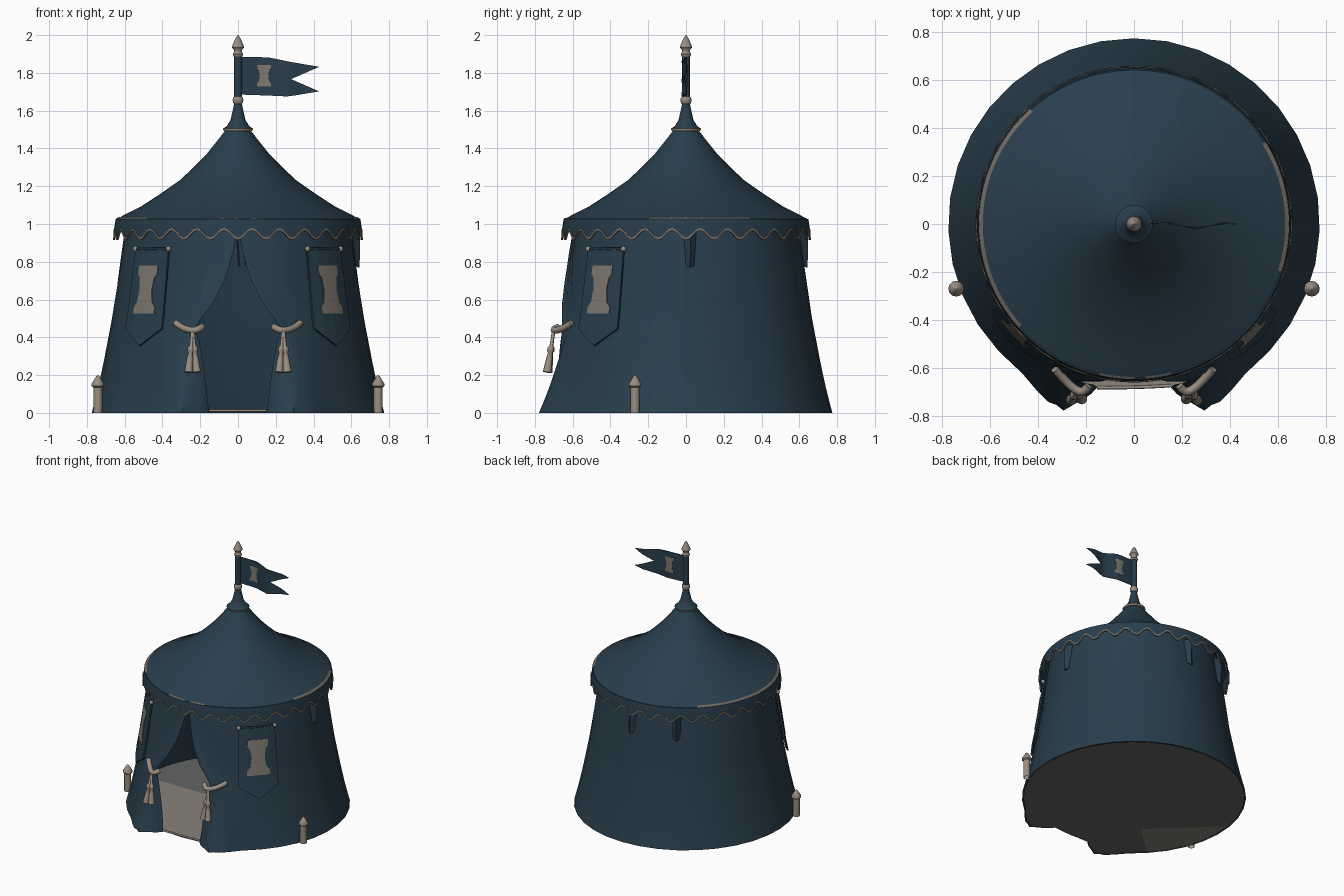
import bpy, math
from math import sin, cos, pi, radians
from mathutils import Vector

if "Cube" in bpy.data.objects:
    bpy.data.objects.remove(bpy.data.objects["Cube"])


def material(name, color):
    m = bpy.data.materials.new(name)
    m.use_nodes = True
    m.diffuse_color = (*color, 1)
    m.node_tree.nodes["Principled BSDF"].inputs["Base Color"].default_value = (*color, 1)
    return m


BLUE = material("blue canvas", (0.022, 0.048, 0.073))
BEIGE = material("beige emblem", (0.21, 0.19, 0.16))
TRIM = material("grey brown trim", (0.16, 0.145, 0.12))
FLOOR = material("pale floor cloth", (0.25, 0.225, 0.19))
GREY = material("grey groundsheet", (0.122, 0.133, 0.127))
TAN = material("tan rope and wood", (0.32, 0.27, 0.225))


def interp(table, t):
    """Piecewise linear lookup in a list of (key, value)."""
    for (a, va), (b, vb) in zip(table, table[1:]):
        if t <= b:
            return va + (vb - va) * max(0, t - a) / (b - a)
    return table[-1][1]


def around(az, r, z):
    """Point on a circle; azimuth 0 is the front, pi/2 is the left side."""
    return Vector((r * sin(az), -r * cos(az), z))


def build(name, verts, faces, mat, angle=40, thick=0):
    me = bpy.data.meshes.new(name)
    me.from_pydata([tuple(v) for v in verts], [], faces)
    me.materials.append(mat)
    ob = bpy.data.objects.new(name, me)
    bpy.context.collection.objects.link(ob)
    if thick:
        mod = ob.modifiers.new("thickness", 'SOLIDIFY')
        mod.thickness = thick
        mod.offset = 0
    else:
        me.shade_smooth()
        me.set_sharp_from_angle(angle=radians(angle))
    return ob


def grid(name, rows, mat, wrap=False, angle=40, thick=0):
    n = len(rows[0])
    faces = []
    for i in range(len(rows) - 1):
        for j in range(n if wrap else n - 1):
            k = (j + 1) % n
            faces.append((i * n + j, i * n + k, (i + 1) * n + k, (i + 1) * n + j))
    return build(name, [p for r in rows for p in r], faces, mat, angle, thick)


def lathe(name, profile, mat, n=12, base=(0, 0, 0), axis=(0, 0, 1), angle=40):
    q = Vector((0, 0, 1)).rotation_difference(Vector(axis))
    rows = [[Vector(base) + q @ around(2 * pi * j / n, r, z) for j in range(n)]
            for r, z in profile]
    return grid(name, rows, mat, True, angle)


def ball(name, center, r, mat):
    lathe(name, [(r * sin(pi * i / 6) + 1e-4, -r * cos(pi * i / 6)) for i in range(7)],
          mat, 10, center, angle=60)


def tube(name, points, r, mat):
    cu = bpy.data.curves.new(name, 'CURVE')
    cu.dimensions = '3D'
    cu.bevel_depth = r
    cu.bevel_resolution = 2
    cu.use_fill_caps = True
    cu.materials.append(mat)
    sp = cu.splines.new('NURBS')
    sp.points.add(len(points) - 1)
    for p, co in zip(sp.points, points):
        p.co = (*co, 1)
    sp.use_endpoint_u = True
    sp.order_u = 3
    bpy.context.collection.objects.link(bpy.data.objects.new(name, cu))


# Wall with parted curtains at the front
WALL = [(0, .775), (.1, .748), (.25, .715), (.5, .667), (.7, .638), (.95, .602), (1.04, .59)]
DOOR = [(0, .17), (.2, .185), (.38, .205), (.44, .22), (.49, .2), (.57, .135),
        (.7, .07), (.8, .037), (.93, .01), (1.04, .001)]
LIP = [(0, -.075), (3, -.02), (8, .055), (13, .045), (24, 0), (360, 0)]
HEIGHTS = [0, .06, .13, .2, .28, .36, .41, .44, .47, .52, .57, .63, .7, .77, .85, .93, 1.04]


def wall_radius(z):
    return interp(WALL, z)


rows = []
for z in HEIGHTS:
    r = wall_radius(z)
    edge = math.asin(interp(DOOR, z) / r)
    fade = max(0, 1 - z / .5) ** 1.2
    gather = .022 * max(0, 1 - abs(z - .45) / .35)
    half = []
    for d in [0, 1.5, 3, 5, 8, 10.5, 13, 18, 24]:
        fold = gather * (1 - min(d, 18) / 18) + .004 * sin(d * 1.1) * (z < .93)
        half.append((edge + radians(d), r + fade * interp(LIP, d) + fold))
    start = edge + radians(24)
    half += [(start + (pi - start) * k / 14, r) for k in range(1, 15)]
    ring = [around(a, q, z) for a, q in half]
    ring += [around(-a, q, z) for a, q in reversed(half[:-1])]
    rows.append(ring)
grid("tent_wall", rows, BLUE, angle=60)


# Floor: pale cloth by the door, grey sheet behind and below
def outline(z):
    return [Vector((p.x * .988, p.y * .988, z)) for p in rows[0]] + [Vector((0, -.685, z))]


foot = outline(.012)
back = [i for i, p in enumerate(foot) if p.y > -.14]
front = list(range(back[-1], len(foot))) + list(range(back[0] + 1))
floor = build("floor_cloth", foot, [tuple(back), tuple(front)], GREY)
floor.data.materials.append(FLOOR)
floor.data.polygons[1].material_index = 1

sole = outline(.002) + [Vector((-.32, -.31, .002))]
hub = len(sole) - 1
patch = [i for i, p in enumerate(sole[:hub]) if p.x < -.5 and -.59 < p.y < .17]
rest = list(range(patch[-1], hub)) + list(range(patch[0] + 1))
under = build("floor_underside", sole, [tuple(reversed(rest + [hub])), tuple(reversed(patch + [hub]))], GREY)
under.data.materials.append(FLOOR)
under.data.polygons[1].material_index = 1
tube("door_sill", [foot[0], foot[-1], rows[0][-1] + Vector((0, 0, .012))], .007, TAN)

# Roof, sagging up to a narrow neck
lathe("roof", [(.645, 1.025), (.58, 1.06), (.51, 1.095), (.41, 1.16), (.31, 1.23), (.24, 1.295),
               (.17, 1.365), (.11, 1.44), (.06, 1.505), (.04, 1.55), (.028, 1.6), (.018, 1.65)],
      BLUE, 48, angle=60)

# Scalloped valance with a trimmed hem
N, SUB = 28, 8
cols = [2 * pi * j / (N * SUB) for j in range(N * SUB)]


def hem(a):
    return .944 - .025 * cos(N * a)


grid("valance", [[around(a, .654, hem(a) - .004) for a in cols], [around(a, .65, .99) for a in cols],
                 [around(a, .645, 1.027) for a in cols]], BLUE, True, 60, .006)
grid("valance_trim", [[around(a, .657, hem(a) - .004) for a in cols],
                      [around(a, .656, hem(a) + .01) for a in cols]], TRIM, True, 60, .008)

# Broken lengths of eave piping
for lo, hi, inner in ((-138, -48, .631), (72, 122, .631), (-13, 0, .638), (4, 14, .638)):
    span = [radians(lo + (hi - lo) * k / 24) for k in range(25)]
    grid("eave_piping", [[around(a, .649, 1.0265) for a in span],
                         [around(a, inner, 1.0265 + (.649 - inner) * .56) for a in span]], TRIM)

# Tapered brackets under the eave
for az in (92, 178, -151):
    a, w = radians(az), .052
    top = [around(a - w, .6, .97), around(a, .645, .97), around(a + w, .6, .97)]
    tip = [around(a - w * .6, .625, .78), around(a, .64, .77), around(a + w * .6, .625, .78)]
    grid("eave_bracket", [tip, top], BLUE, thick=.008)

# Mast with flared collar, ball and finial
lathe("neck_flare", [(.079, 1.505), (.06, 1.517), (.04, 1.55)], BLUE, 20)
lathe("neck_collar", [(.05, 1.493), (.074, 1.493), (.079, 1.499), (.079, 1.505)], TAN, 20)
lathe("mast", [(.022, 1.6), (.022, 1.9)], BLUE, 12)
ball("mast_ball", (0, 0, 1.655), .03, TAN)
lathe("mast_finial", [(.001, 1.885), (.024, 1.888), (.028, 1.9), (.02, 1.91), (.02, 1.92), (.032, 1.935),
                      (.03, 1.945), (.012, 1.985), (.001, 2.0)], TAN, 12)

# Swallow-tailed flag
TOP = [(0, 1.885), (.35, 1.882), (.6, 1.86), (1, 1.832)]
BOTTOM = [(0, 1.685), (.35, 1.68), (.6, 1.675), (1, 1.702)]
SWAY = [(.02, 0), (.15, .004), (.26, -.022), (.37, .006), (.43, 0)]


def flag_point(u, v):
    x = .02 + u * (.26 + .15 * abs(2 * v - 1))
    lo, hi = interp(BOTTOM, u), interp(TOP, u)
    return Vector((x, interp(SWAY, x), lo + (hi - lo) * v))


grid("flag", [[flag_point(u / 12, v / 8) for u in range(13)] for v in range(9)], BLUE, thick=.005)

# Tower-shaped emblem: height fraction and half width fraction
EMBLEM = [(0, 1), (.14, 1), (.24, .72), (.5, .6), (.74, .72), (.82, .95), (1, .95)]
tower = []
for t, w in EMBLEM:
    xs = [.138 + .038 * w * k for k in (-1, 0, 1)]
    tower.append([Vector((x, interp(SWAY, x), 1.728 + .115 * t)) for x in xs])
grid("flag_emblem", tower, BEIGE, thick=.0095)

for side in (-1, 1):
    # Pointed wall banner with emblem and hanging knobs
    mid = side * radians(47)

    def on_wall(s, z, off):
        return around(mid + s / .64, wall_radius(z) + off, z)

    cloth = []
    for k in range(7):
        t = k / 6
        cloth.append([on_wall(s * .13, (.355 + .09 * abs(s)) * (1 - t) + .87 * t, .016)
                      for s in (-1, -.5, 0, .5, 1)])
    grid("wall_banner", cloth, BLUE, thick=.012)
    grid("banner_emblem", [[on_wall(s * .075 * w, .525 + .255 * t, .0225) for s in (-1, -.5, 0, .5, 1)]
                           for t, w in EMBLEM], BEIGE, thick=.006)
    tube("banner_rod", [on_wall(s * .13, .868, .018) for s in (-1, -.5, 0, .5, 1)], .007, BLUE)
    for s in (-.13, .13):
        ball("banner_knob", on_wall(s, .868, .022), .015, TAN)

    # Curtain tie-back and its two tassels
    tube("curtain_tie", [(side * x, y, z) for x, y, z in
                         ((.33, -.605, .477), (.3, -.64, .452), (.25, -.69, .435),
                          (.21, -.705, .44), (.19, -.675, .455))], .018, TAN)
    for x, y in ((.218, -.73), (.262, -.735)):
        a, b = Vector((side * .24, -.7, .44)), Vector((side * x, y, .215))
        length = (b - a).length
        lathe("tassel", [(.009, 0), (.009, length * .38), (.018, length * .43), (.018, length * .5),
                         (.012, length * .54), (.017, length * .7), (.023, length), (.001, length)],
              TAN, 10, a, b - a)

    # Capped ground post
    lathe("ground_post", [(.024, 0), (.024, .135), (.033, .142), (.033, .155), (.022, .172),
                          (.008, .195), (.001, .2)], TAN, 12, (side * .742, -.27, 0))
